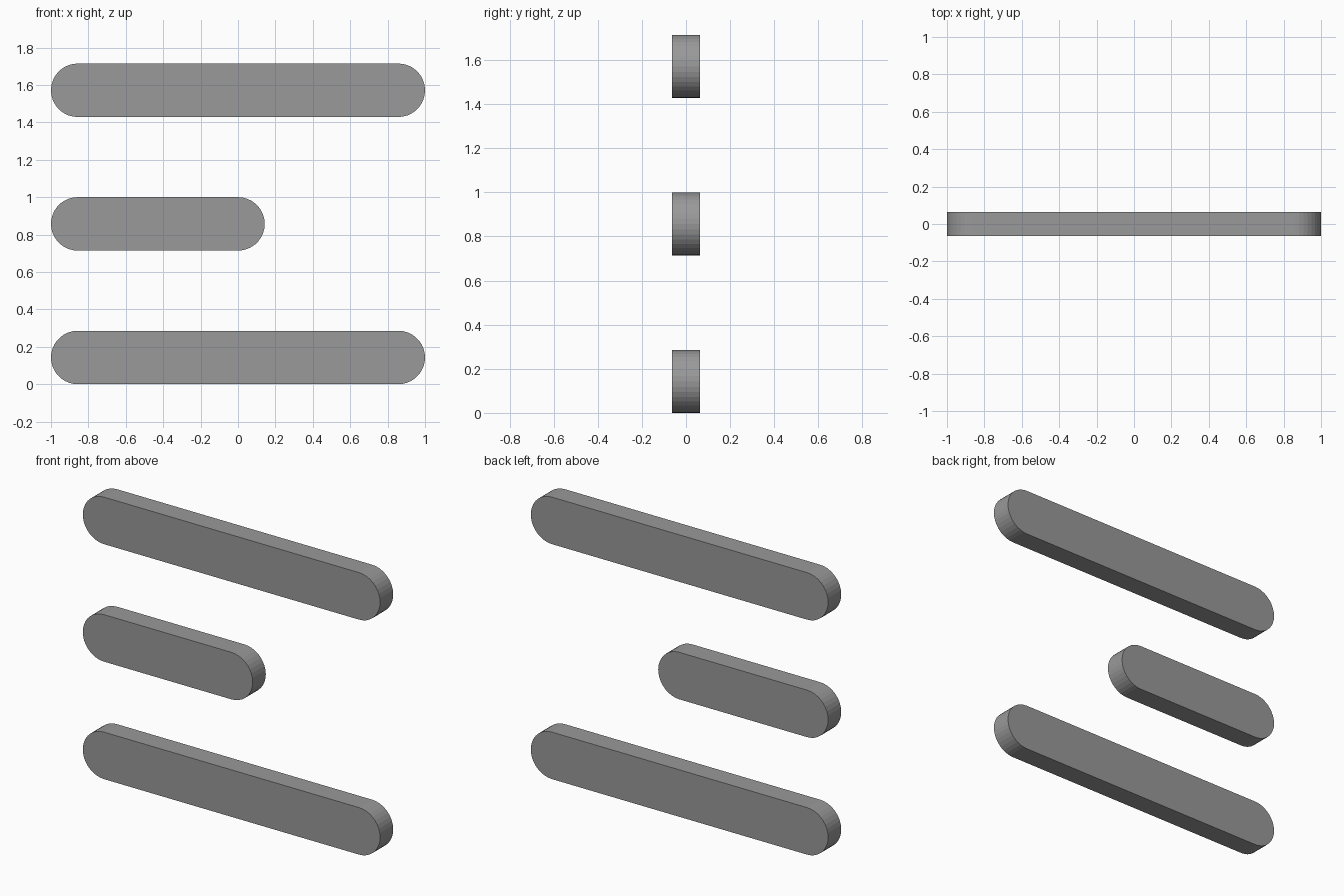
import bpy, bmesh
from math import pi, sin, cos

if "Cube" in bpy.data.objects:
    bpy.data.objects.remove(bpy.data.objects["Cube"])

R = 1 / 7        # end radius of every bar
HALF_Y = 0.063   # half thickness
SEG = 18         # facets per rounded end

# Dark grey finish
dark = bpy.data.materials.new("dark_grey")
dark.diffuse_color = (0.32, 0.32, 0.32, 1)
dark.use_nodes = True
dark.node_tree.nodes["Principled BSDF"].inputs["Base Color"].default_value = dark.diffuse_color


def bar(name, x0, x1, z):
    """Flat bar with fully rounded ends, from x0 to x1, centred at height z."""
    bm = bmesh.new()
    verts = []
    for cx, start in ((x1 - R, -pi / 2), (x0 + R, pi / 2)):
        for i in range(SEG + 1):
            a = start + pi * i / SEG
            verts.append(bm.verts.new((cx + R * cos(a), -HALF_Y, z + R * sin(a))))
    face = bm.faces.new(verts)
    ext = bmesh.ops.extrude_face_region(bm, geom=[face], use_keep_orig=True)
    moved = [v for v in ext["geom"] if isinstance(v, bmesh.types.BMVert)]
    bmesh.ops.translate(bm, verts=moved, vec=(0, 2 * HALF_Y, 0))
    bmesh.ops.recalc_face_normals(bm, faces=bm.faces)
    mesh = bpy.data.meshes.new(name)
    bm.to_mesh(mesh)
    bm.free()
    mesh.materials.append(dark)
    bpy.context.collection.objects.link(bpy.data.objects.new(name, mesh))


# Long bars at bottom and top, short left-aligned bar between
bar("bottom_bar", -1, 1, R)
bar("middle_bar", -1, R, 6 * R)
bar("top_bar", -1, 1, 11 * R)
